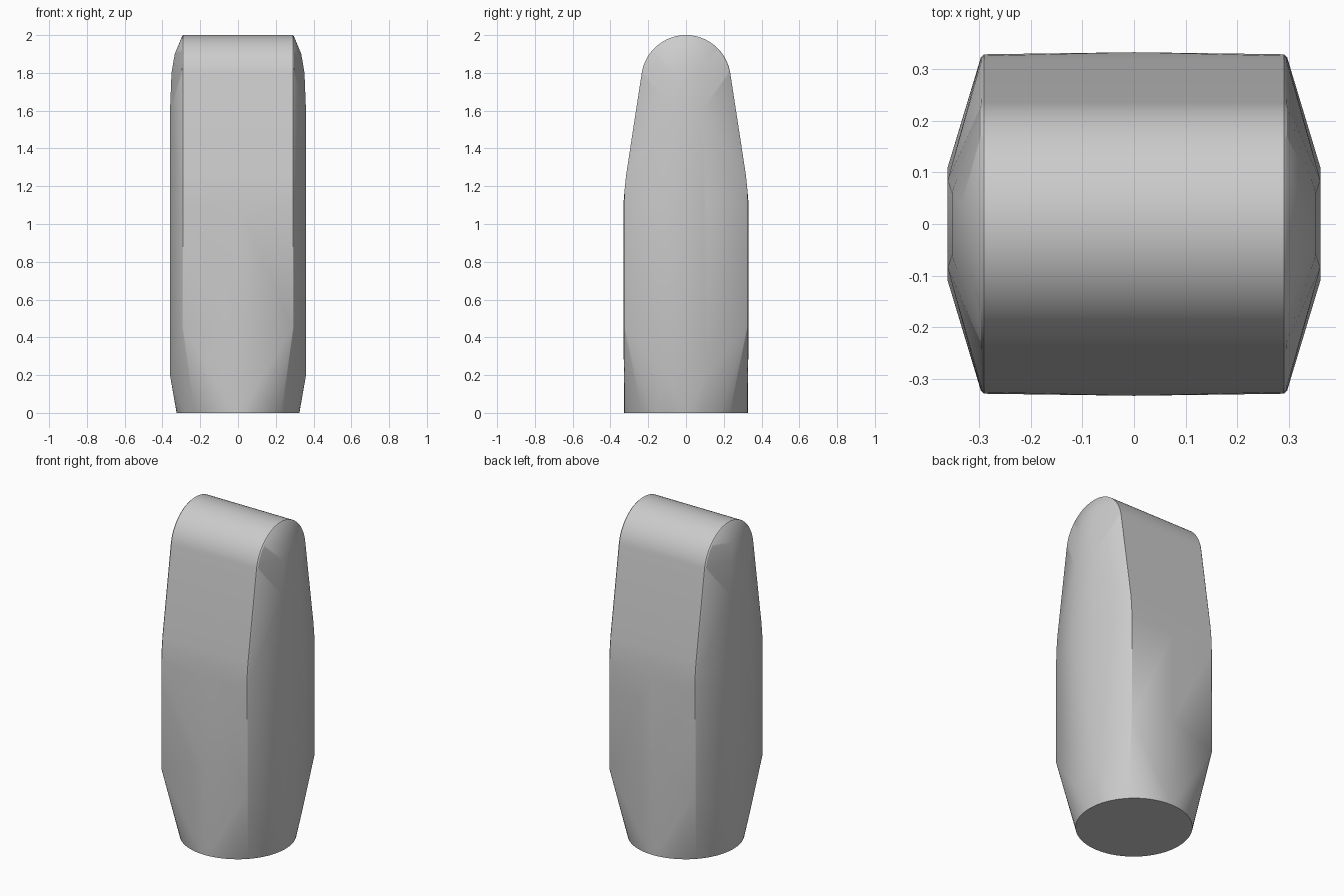
import bpy, bmesh, math

cube = bpy.data.objects.get("Cube")
if cube:
    bpy.data.objects.remove(cube, do_unlink=True)

# One plain colour
grey = bpy.data.materials.new("plain grey")
grey.use_nodes = True
colour = (0.6, 0.6, 0.6, 1)
grey.diffuse_color = colour
grey.node_tree.nodes["Principled BSDF"].inputs["Base Color"].default_value = colour

points = []


def mirrored(x, y, z):
    """Add a point in all four quadrants."""
    for sx in (-1, 1):
        for sy in (-1, 1):
            points.append((sx * x, sy * y, z))


# Round foot
FOOT = 64
for i in range(FOOT):
    a = math.tau * i / FOOT
    points.append((0.325 * math.cos(a), 0.327 * math.sin(a), 0))

# Side profile: straight body, tapering shoulders, round crown
profile = [(0.328, 0.45), (0.328, 1.1), (0.325, 1.18), (0.317, 1.26)]
R, ARC = 0.237, 20
start = math.radians(8.3)
for i in range(ARC + 1):
    a = start + (math.pi / 2 - start) * i / ARC
    profile.append((R * math.cos(a), 2 - R + R * math.sin(a)))

# Softened corner edges run along the profile
for y, z in profile:
    mirrored(0.290, y, z)
    inset = 0.006
    mirrored(0.296, max(y - inset * y / 0.33, 0), z - inset * max(0, (z - 1.76) / 0.24))

# Slight bulge of the broad faces
for z in (0.55, 1.1):
    mirrored(0, 0.332, z)

# Flat end panels, narrowing into the domed top
for x, y, z in [(0.36, 0.11, 0.2), (0.36, 0.11, 1.1), (0.36, 0.085, 1.6),
                (0.352, 0.06, 1.8), (0.335, 0.035, 1.9)]:
    mirrored(x, y, z)

# Wrap the sections in one closed skin
bm = bmesh.new()
for p in points:
    bm.verts.new(p)
bmesh.ops.remove_doubles(bm, verts=bm.verts, dist=0.0005)
bmesh.ops.convex_hull(bm, input=bm.verts)
loose = [v for v in bm.verts if not v.link_faces]
bmesh.ops.delete(bm, geom=loose, context='VERTS')
bmesh.ops.dissolve_limit(bm, angle_limit=math.radians(0.5), verts=bm.verts, edges=bm.edges)
bmesh.ops.recalc_face_normals(bm, faces=bm.faces)

mesh = bpy.data.meshes.new("body")
bm.to_mesh(mesh)
bm.free()
mesh.materials.append(grey)
body = bpy.data.objects.new("body", mesh)
bpy.context.collection.objects.link(body)

# Smooth shading with crisp foot rim
bpy.context.view_layer.objects.active = body
body.select_set(True)
bpy.ops.object.shade_smooth_by_angle(angle=math.radians(30))
